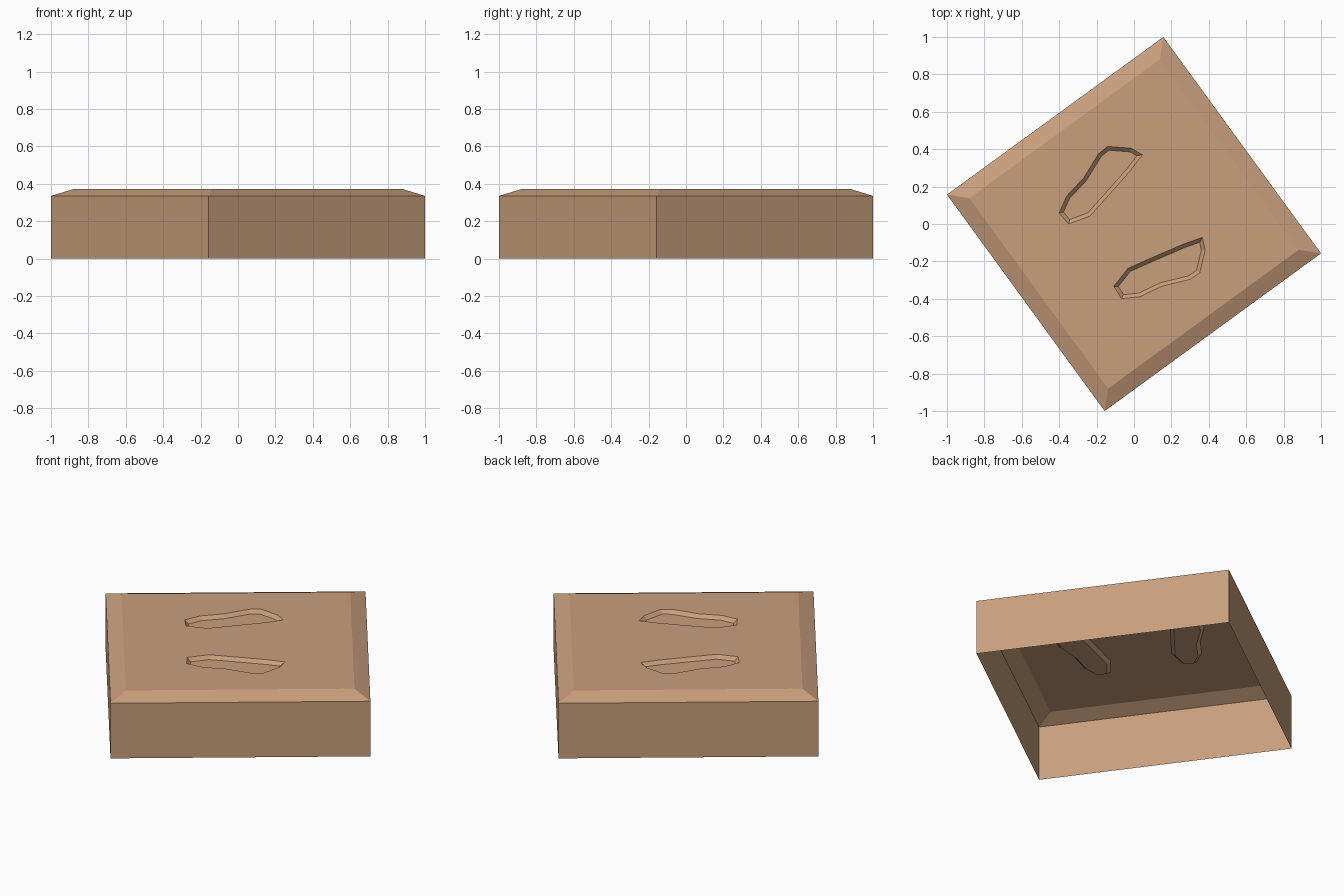
import bpy, bmesh, math
from mathutils import Vector

if "Cube" in bpy.data.objects:
    bpy.data.objects.remove(bpy.data.objects["Cube"])

WALL_TOP, TOP, FOOT_DEPTH = 0.335, 0.372, 0.02

clay = bpy.data.materials.new("tan clay")
clay.diffuse_color = (0.578, 0.342, 0.202, 1)
clay.use_nodes = True
clay.node_tree.nodes["Principled BSDF"].inputs["Base Color"].default_value = clay.diffuse_color


def finish(bm, name):
    mesh = bpy.data.meshes.new(name)
    bm.to_mesh(mesh)
    bm.free()
    mesh.materials.append(clay)
    obj = bpy.data.objects.new(name, mesh)
    bpy.context.collection.objects.link(obj)
    return obj


def ring(bm, points, z):
    return [bm.verts.new((x, y, z)) for x, y in points]


def loop_edges(bm, verts):
    edges = []
    for a, b in zip(verts, verts[1:] + verts[:1]):
        edges.append(bm.edges.get((a, b)) or bm.edges.new((a, b)))
    return edges


# Footprint outline, and its twin mirrored across the block's 36 degree axis
left_foot = [(-.40, .06), (-.36, .15), (-.27, .245), (-.19, .375), (-.14, .415),
             (-.015, .405), (.045, .37), (-.02, .285), (-.13, .16),
             (-.235, .043), (-.35, 0.0)]
c, s = math.cos(math.radians(72)), math.sin(math.radians(72))
right_foot = [(c * x + s * y, s * x - c * y) for x, y in left_foot]

# Block: hollow, open-bottomed square shell with a shallow chamfer on top
corners = [(-1, .157), (-.157, -1), (1, -.157), (.157, 1)]
bm = bmesh.new()
rings = [ring(bm, corners, 0), ring(bm, corners, WALL_TOP),
         ring(bm, [(x * .88, y * .88) for x, y in corners], TOP)]
for low, high in zip(rings, rings[1:]):
    for i in range(4):
        j = (i + 1) % 4
        bm.faces.new((low[i], low[j], high[j], high[i]))

# Top surface filled around the two footprint openings
edges = loop_edges(bm, rings[2])
for outline in (left_foot, right_foot):
    edges += loop_edges(bm, ring(bm, outline, TOP))
filled = bmesh.ops.triangle_fill(bm, edges=edges, use_beauty=True,
                                 normal=Vector((0, 0, 1)))
bm.normal_update()
for g in filled["geom"]:
    if isinstance(g, bmesh.types.BMFace) and g.normal.z < 0:
        g.normal_flip()
finish(bm, "block")

# Sunken footprints with sloping sides
for name, outline in (("left_footprint", left_foot), ("right_footprint", right_foot)):
    bm = bmesh.new()
    sole = bm.faces.new(ring(bm, outline, TOP))
    sole.normal_update()
    if sole.normal.z < 0:
        sole.normal_flip()
    bmesh.ops.inset_region(bm, faces=[sole], thickness=0.02, depth=-FOOT_DEPTH,
                           use_boundary=True, use_even_offset=True)
    finish(bm, name)
